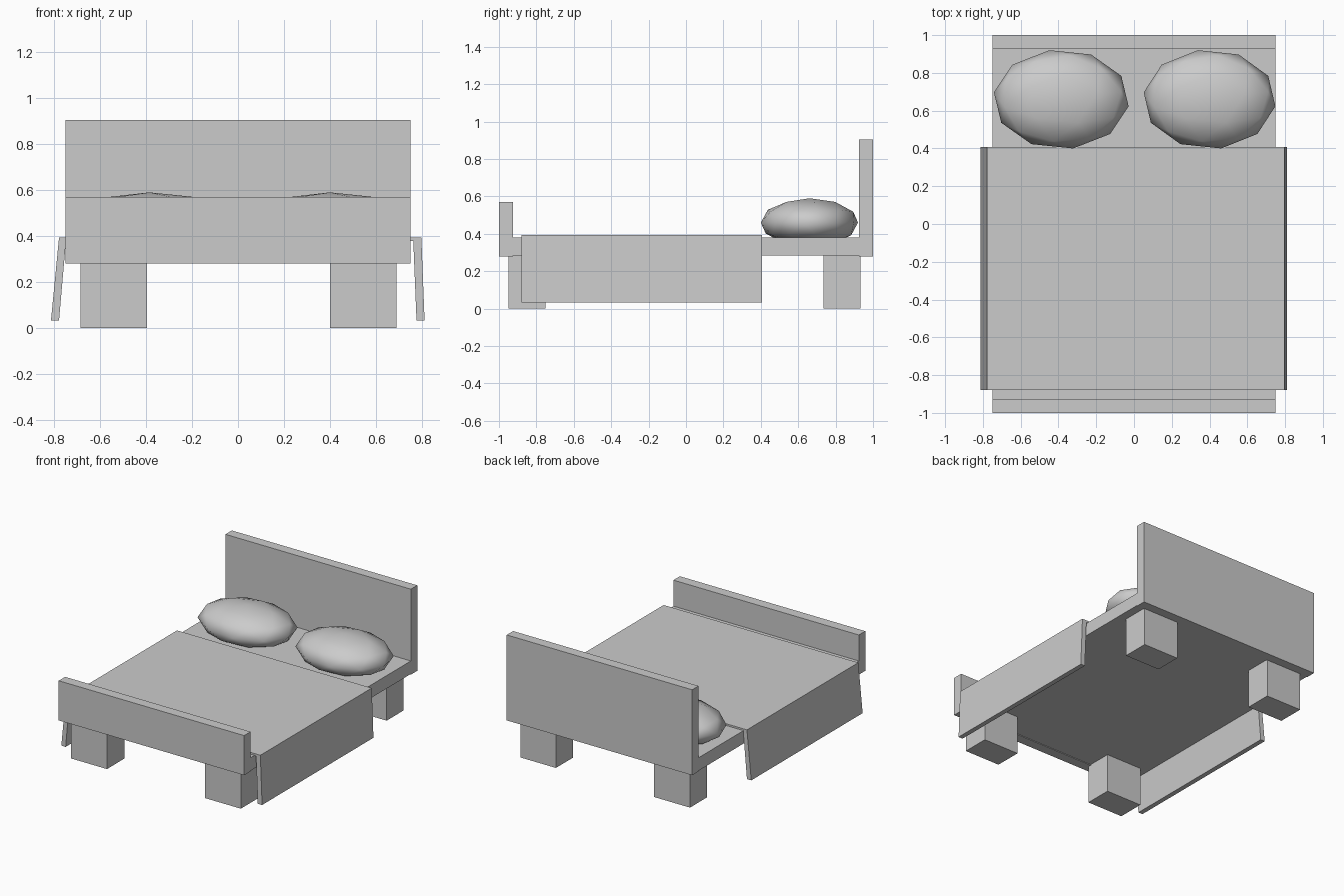
import bpy, bmesh
from math import radians
from mathutils import Matrix

if "Cube" in bpy.data.objects:
    bpy.data.objects.remove(bpy.data.objects["Cube"])


def finish(bm, name):
    bmesh.ops.recalc_face_normals(bm, faces=bm.faces[:])
    mesh = bpy.data.meshes.new(name)
    bm.to_mesh(mesh)
    bm.free()
    obj = bpy.data.objects.new(name, mesh)
    bpy.context.collection.objects.link(obj)
    return obj


def box(name, x, y, z):
    bm = bmesh.new()
    bmesh.ops.create_cube(bm, size=1)
    for v in bm.verts:
        v.co = [lo + (c + 0.5) * (hi - lo) for c, (lo, hi) in zip(v.co, (x, y, z))]
    return finish(bm, name)


def extrude_y(name, profile, y0, y1):
    bm = bmesh.new()
    face = bm.faces.new([bm.verts.new((x, y0, z)) for x, z in profile])
    new = bmesh.ops.extrude_face_region(bm, geom=[face])["geom"]
    bmesh.ops.translate(bm, vec=(0, y1 - y0, 0),
                        verts=[g for g in new if isinstance(g, bmesh.types.BMVert)])
    return finish(bm, name)


def pillow(name, x, half_width):
    bm = bmesh.new()
    shape = (Matrix.Translation((x, 0.66, 0.46))
             @ Matrix.Diagonal((half_width, 0.264, 0.13, 1))
             @ Matrix.Rotation(radians(10), 4, "Z"))
    bmesh.ops.create_icosphere(bm, subdivisions=2, radius=1, matrix=shape)
    for f in bm.faces:
        f.smooth = True
    return finish(bm, name)


# Frame: mattress slab between two boards
box("mattress", (-0.75, 0.75), (-0.93, 0.93), (0.285, 0.38))
box("headboard", (-0.75, 0.75), (0.926, 1.0), (0.28, 0.905))
box("footboard", (-0.75, 0.75), (-1.0, -0.926), (0.28, 0.57))

# Four block legs
for end, y in (("front", (-0.95, -0.75)), ("back", (0.735, 0.932))):
    box(end + "_left_leg", (-0.685, -0.395), y, (0, 0.286))
    box(end + "_right_leg", (0.40, 0.688), y, (0, 0.286))

# Blanket: thin top with two side flaps that splay outwards
extrude_y("blanket", [
    (-0.778, 0.393), (-0.813, 0.033), (-0.778, 0.033), (-0.748, 0.378),
    (0.762, 0.378), (0.776, 0.033), (0.811, 0.033), (0.797, 0.393),
], -0.88, 0.407)

# Pillows
pillow("left_pillow", -0.385, 0.36)
pillow("right_pillow", 0.40, 0.352)
